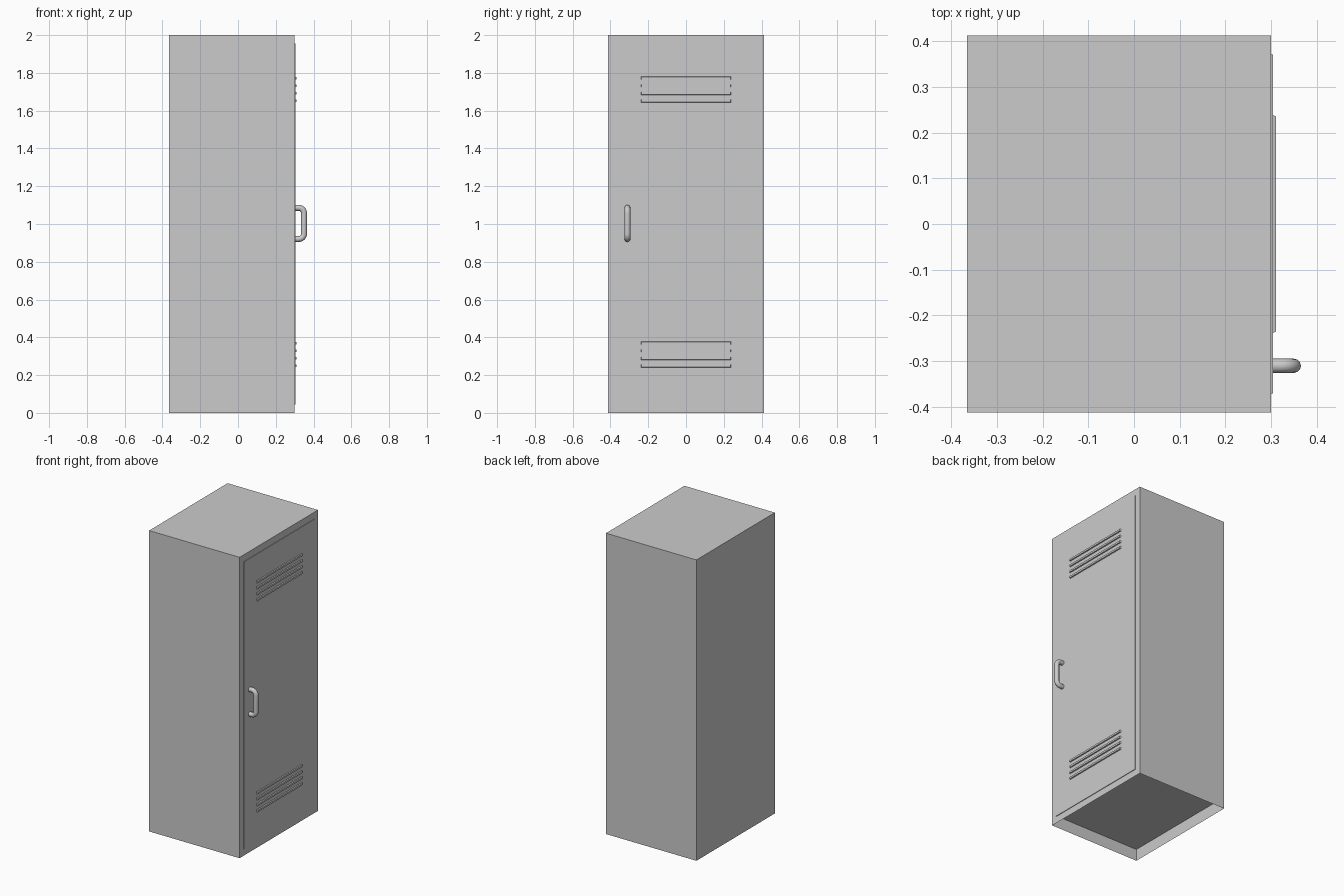
import bpy, bmesh, math
from mathutils import Vector, Matrix

if "Cube" in bpy.data.objects:
    bpy.data.objects.remove(bpy.data.objects["Cube"])

FRONT = 0.30      # x of the cabinet's door side
DOOR = 0.304      # x of the door's outer face


def finish(bm, name):
    bmesh.ops.recalc_face_normals(bm, faces=bm.faces)
    mesh = bpy.data.meshes.new(name)
    bm.to_mesh(mesh)
    bm.free()
    ob = bpy.data.objects.new(name, mesh)
    bpy.context.collection.objects.link(ob)
    return ob


def box(x0, x1, y0, y1, z0, z1):
    bm = bmesh.new()
    size = Matrix.Diagonal((x1 - x0, y1 - y0, z1 - z0, 1))
    centre = Matrix.Translation(((x0 + x1) / 2, (y0 + y1) / 2, (z0 + z1) / 2))
    bmesh.ops.create_cube(bm, size=1, matrix=centre @ size)
    return bm


# Cabinet shell with a raised floor inside a thin bottom skirt
bm = box(-0.365, FRONT, -0.412, 0.412, 0, 2)
bottom = min(bm.faces, key=lambda f: f.calc_center_median().z)
bmesh.ops.inset_region(bm, faces=[bottom], thickness=0.003)
bmesh.ops.translate(bm, verts=bottom.verts, vec=(0, 0, 0.077))
finish(bm, "cabinet_body")

# Door panel, slightly proud of the frame
finish(box(FRONT - 0.002, DOOR, -0.371, 0.371, 0.045, 1.955), "door")

# Two groups of four louvres with tapered outer faces
for group, start in (("lower", 0.249), ("upper", 1.652)):
    for i in range(4):
        z = start + 0.04 * i
        bm = box(DOOR - 0.001, 0.311, -0.239, 0.239, z - 0.008, z + 0.008)
        for v in bm.verts:
            if v.co.x > DOOR:
                v.co.y -= math.copysign(0.004, v.co.y)
                v.co.z -= math.copysign(0.002, v.co.z - z)
        finish(bm, f"{group}_louvre_{i + 1}")

# Pull handle: round bar bent at both ends
radius, bend = 0.0155, 0.028
x_out, z_mid, half = 0.3495, 1.003, 0.0825
upper = [Vector((FRONT, -0.31, half))]
for k in range(9):
    a = math.radians(90 - 90 * k / 8)
    upper.append(Vector((x_out - bend + bend * math.cos(a), -0.31,
                         half - bend + bend * math.sin(a))))
path = upper + [Vector((p.x, p.y, -p.z)) for p in reversed(upper)]
curve = bpy.data.curves.new("handle", 'CURVE')
curve.dimensions = '3D'
curve.bevel_depth = radius
curve.bevel_resolution = 4
curve.use_fill_caps = True
spline = curve.splines.new('POLY')
spline.points.add(len(path) - 1)
for point, p in zip(spline.points, path):
    point.co = (p.x, p.y, p.z + z_mid, 1)
handle = bpy.data.objects.new("handle", curve)
bpy.context.collection.objects.link(handle)
bpy.context.view_layer.objects.active = handle
handle.select_set(True)
bpy.ops.object.convert(target='MESH')
bpy.ops.object.shade_smooth_by_angle(angle=math.radians(40))
